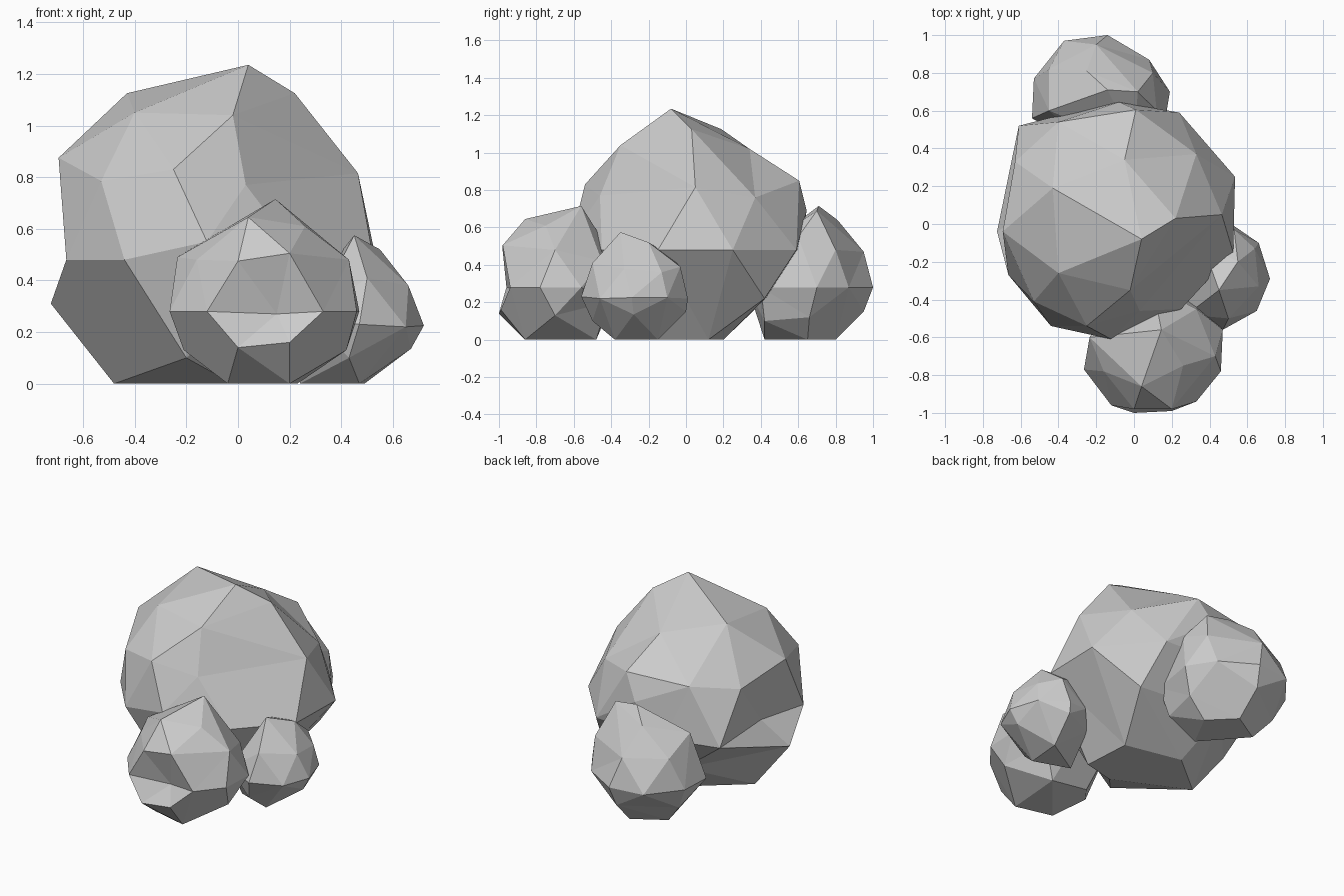
import bpy, bmesh
from mathutils import Vector


def rock(name, centre, corners):
    """Faceted boulder: a hulled sphere whose vertices are pushed out to the
    given corners, so shallow dents survive."""
    centre = Vector(centre)
    corners = [Vector(c) for c in corners]
    bm = bmesh.new()
    target = {}
    for c in corners:
        v = bm.verts.new((c - centre).normalized())
        target[v] = c
    bmesh.ops.convex_hull(bm, input=bm.verts[:])
    for v in bm.verts:
        v.co = target[v]
    bmesh.ops.recalc_face_normals(bm, faces=bm.faces[:])
    mesh = bpy.data.meshes.new(name)
    bm.to_mesh(mesh)
    bm.free()
    obj = bpy.data.objects.new(name, mesh)
    bpy.context.collection.objects.link(obj)
    return obj


# Large central boulder: crown, shoulder, belt, underside, base
rock("large_boulder", (-.08, 0, .55), [
    (.04, -.08, 1.235), (.22, .03, 1.125), (-.43, .19, 1.125),
    (-.02, -.35, 1.04), (-.05, .34, 1.02), (-.40, -.26, 1.05),
    (.465, .05, .815), (.33, .37, .76), (.01, .605, .85), (-.695, -.04, .875),
    (-.53, -.41, .785), (-.25, -.54, .83), (.03, -.46, .77), (-.40, .54, .835),
    (-.63, .33, .80),
    (-.08, .645, .69), (-.61, .52, .48), (-.12, -.61, .55), (-.44, -.54, .48),
    (-.665, -.27, .48), (.535, .25, .48), (.525, -.15, .48), (.24, .59, .48),
    (.25, -.45, .48), (-.26, .61, .48), (-.58, .05, .48),
    (-.725, -.04, .31), (-.30, .45, .24), (.30, .42, .22), (-.20, -.46, .10),
    (-.48, -.03, 0), (-.20, .20, 0), (.17, .12, 0), (.19, -.20, 0),
    (-.02, -.25, 0)])

# Front rock, with a shallow dent in its front face
rock("front_rock", (.1, -.65, .32), [
    (.145, -.56, .715), (.04, -.86, .645), (.26, -.75, .61), (-.235, -.60, .49),
    (-.16, -.78, .48), (0, -.98, .475), (.20, -.98, .505), (.43, -.70, .48),
    (-.265, -.77, .28), (-.12, -.96, .28), (.15, -.91, .27), (.33, -.94, .28),
    (.46, -.78, .28), (.47, -.56, .28), (0, -1, .14), (.20, -.99, .16),
    (-.21, -.70, .13), (.42, -.70, .13), (.20, -.86, 0), (-.04, -.80, 0),
    (.23, -.48, 0), (.33, -.45, .42), (.10, -.33, .35), (-.12, -.40, .28),
    (-.05, -.50, .05), (.33, -.42, .20)])

# Back rock
rock("back_rock", (-.17, .67, .32), [
    (-.14, .71, .715), (.02, .70, .69), (-.25, .81, .64), (.12, .60, .55),
    (.10, .80, .48), (-.20, .95, .47), (-.45, .82, .48), (-.45, .60, .57),
    (.19, .70, .28), (.08, .87, .28), (-.14, 1, .28), (-.37, .97, .28),
    (-.53, .77, .28), (-.54, .56, .28), (-.16, .95, .15), (-.46, .73, .13),
    (.12, .66, .12), (-.15, .80, 0), (-.35, .68, 0), (0, .65, 0),
    (-.12, .42, 0), (-.15, .33, .28), (.14, .40, .28), (.08, .42, .10),
    (0, .42, .5)])

# Small rock on the right
rock("right_rock", (.46, -.27, .26), [
    (.45, -.35, .575), (.55, -.20, .52), (.53, -.03, .39), (.64, -.13, .36),
    (.66, -.33, .38), (.50, -.50, .41), (.72, -.29, .225), (.66, -.10, .225),
    (.50, .01, .22), (.65, -.46, .22), (.47, -.56, .23), (.67, -.28, .135),
    (.50, 0, .15), (.49, -.15, 0), (.47, -.38, 0), (.24, -.30, 0),
    (.43, -.50, .10), (.36, -.02, .24), (.28, -.10, .15), (.28, -.48, .25),
    (.36, -.10, .46)])
